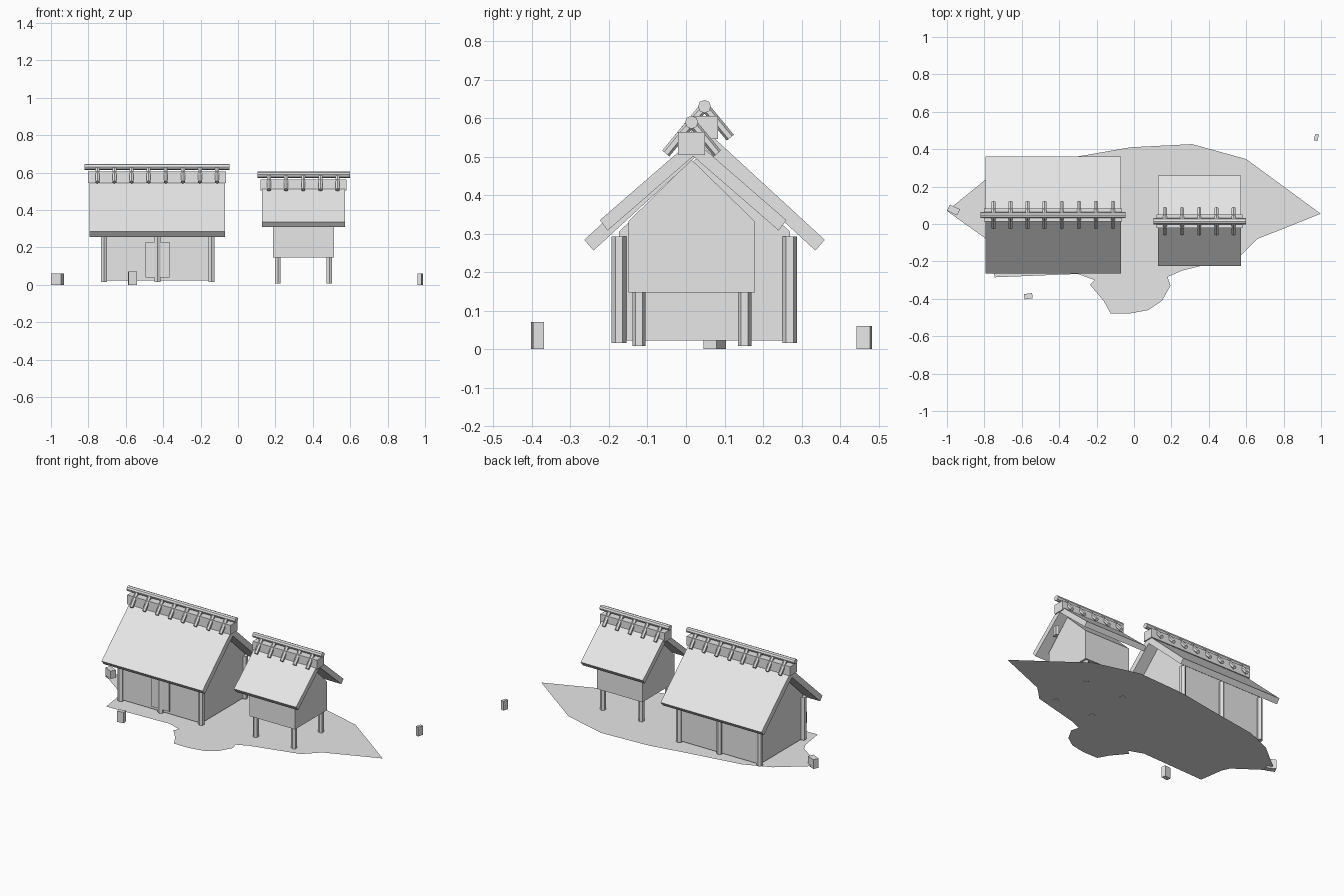
import bpy
import bmesh
from math import radians
from mathutils import Matrix, Vector

cube = bpy.data.objects.get("Cube")
if cube:
    bpy.data.objects.remove(cube, do_unlink=True)

COLOUR = (0.8, 0.8, 0.8, 1.0)
grey = bpy.data.materials.new("plain_grey")
grey.use_nodes = True
grey.diffuse_color = COLOUR
for node in grey.node_tree.nodes:
    if node.type == 'BSDF_PRINCIPLED':
        node.inputs["Base Color"].default_value = COLOUR


def finish(name, bm):
    mesh = bpy.data.meshes.new(name)
    bm.to_mesh(mesh)
    bm.free()
    mesh.materials.append(grey)
    obj = bpy.data.objects.new(name, mesh)
    bpy.context.scene.collection.objects.link(obj)
    return obj


def box(name, centre, size, turn=0):
    bm = bmesh.new()
    place = (Matrix.Translation(centre) @ Matrix.Rotation(radians(turn), 4, 'Z')
             @ Matrix.Diagonal((*size, 1)))
    bmesh.ops.create_cube(bm, size=1, matrix=place)
    return finish(name, bm)


def rod(name, start, end, radius, sides=6):
    start, end = Vector(start), Vector(end)
    axis = end - start
    place = (Matrix.Translation((start + end) / 2)
             @ axis.to_track_quat('Z', 'Y').to_matrix().to_4x4())
    bm = bmesh.new()
    bmesh.ops.create_cone(bm, cap_ends=True, segments=sides, radius1=radius,
                          radius2=radius, depth=axis.length, matrix=place)
    return finish(name, bm)


def prism(name, profile, x0, x1):
    """Extrude a (y, z) profile along x."""
    bm = bmesh.new()
    face = bm.faces.new([bm.verts.new((x0, y, z)) for y, z in profile])
    grown = bmesh.ops.extrude_face_region(bm, geom=[face])
    verts = [v for v in grown["geom"] if isinstance(v, bmesh.types.BMVert)]
    bmesh.ops.translate(bm, verts=verts, vec=(x1 - x0, 0, 0))
    bmesh.ops.recalc_face_normals(bm, faces=bm.faces)
    return finish(name, bm)


def body(name, mid, half, x0, x1, bottom, shoulder, apex):
    prism(name, [(mid - half, bottom), (mid + half, bottom), (mid + half, shoulder),
                 (mid, apex), (mid - half, shoulder)], x0, x1)


def roof(name, mid, x0, x1, apex, eave, lip, drop):
    """Chevron roof; eave and lip are (offset, height) of the slab's end corners."""
    (eo, ez), (lo, lz) = eave, lip
    prism(name, [(mid, apex), (mid + eo, ez), (mid + lo, lz), (mid, apex - drop),
                 (mid - lo, lz), (mid - eo, ez)], x0, x1)


def ridge(name, mid, base, beam, pole, sticks):
    """Ridge beam, round pole and pairs of leaning sticks."""
    box(name + "_ridge_beam", (sum(beam) / 2, mid, base + 0.03),
        (beam[1] - beam[0], 0.07, 0.06))
    top = base + 0.085
    rod(name + "_ridge_pole", (pole[0], mid, top), (pole[1], mid, top), 0.017, 8)
    first, last, count = sticks
    for i in range(count):
        x = first + (last - first) * i / (count - 1)
        for side in (-1, 1):
            rod(name + "_ridge_stick", (x, mid - side * 0.004, top + 0.005),
                (x, mid + side * 0.067, top - 0.081), 0.012)


def posts(name, xs, ys, z0, z1, radius):
    for x in xs:
        for y in ys:
            rod(name, (x, y, z0), (x, y, z1), radius)


# Ground sheet
outline = [(-1.0, 0.07), (-0.79, -0.08), (-0.767, -0.13), (-0.745, -0.285),
           (-0.3, -0.267), (-0.21, -0.3), (-0.235, -0.325), (-0.163, -0.41),
           (-0.125, -0.478), (-0.02, -0.478), (0.077, -0.46), (0.15, -0.41),
           (0.195, -0.33), (0.18, -0.283), (0.255, -0.25), (0.57, -0.17),
           (0.66, -0.08), (0.998, 0.055), (0.6, 0.347), (0.31, 0.427),
           (-0.02, 0.41), (-0.254, 0.369), (-0.62, 0.31), (-0.79, 0.24)]
bm = bmesh.new()
bm.faces.new([bm.verts.new((x, y, 0.011)) for x, y in outline])
finish("ground", bm)

# Large house
body("large_house_walls", 0.048, 0.222, -0.717, -0.141, 0.022, 0.305, 0.515)
posts("large_house_post", (-0.717, -0.43, -0.141), (-0.174, 0.269), 0.016, 0.293, 0.019)
box("large_house_door", (-0.43, -0.176, 0.135), (0.13, 0.014, 0.19))
roof("large_house_roof", 0.048, -0.793, -0.07, 0.571, (0.312, 0.284), (0.288, 0.256), 0.05)
ridge("large_house", 0.048, 0.545, (-0.803, -0.063), (-0.82, -0.045), (-0.752, -0.112, 8))

# Small raised house
body("small_house_walls", 0.0145, 0.164, 0.188, 0.513, 0.147, 0.332, 0.492)
posts("small_house_post", (0.213, 0.488), (-0.122, 0.152), 0.008, 0.15, 0.0175)
roof("small_house_roof", 0.0185, 0.127, 0.573, 0.545, (0.242, 0.335), (0.222, 0.308), 0.044)
ridge("small_house", 0.0145, 0.504, (0.12, 0.58), (0.103, 0.598), (0.165, 0.533, 5))

# Loose stones
box("stone_left_end", (-0.965, 0.075, 0.03), (0.06, 0.036, 0.06), -25)
box("stone_front", (-0.565, -0.386, 0.035), (0.044, 0.028, 0.07), 8)
box("stone_back", (0.975, 0.463, 0.03), (0.02, 0.036, 0.06), -15)
